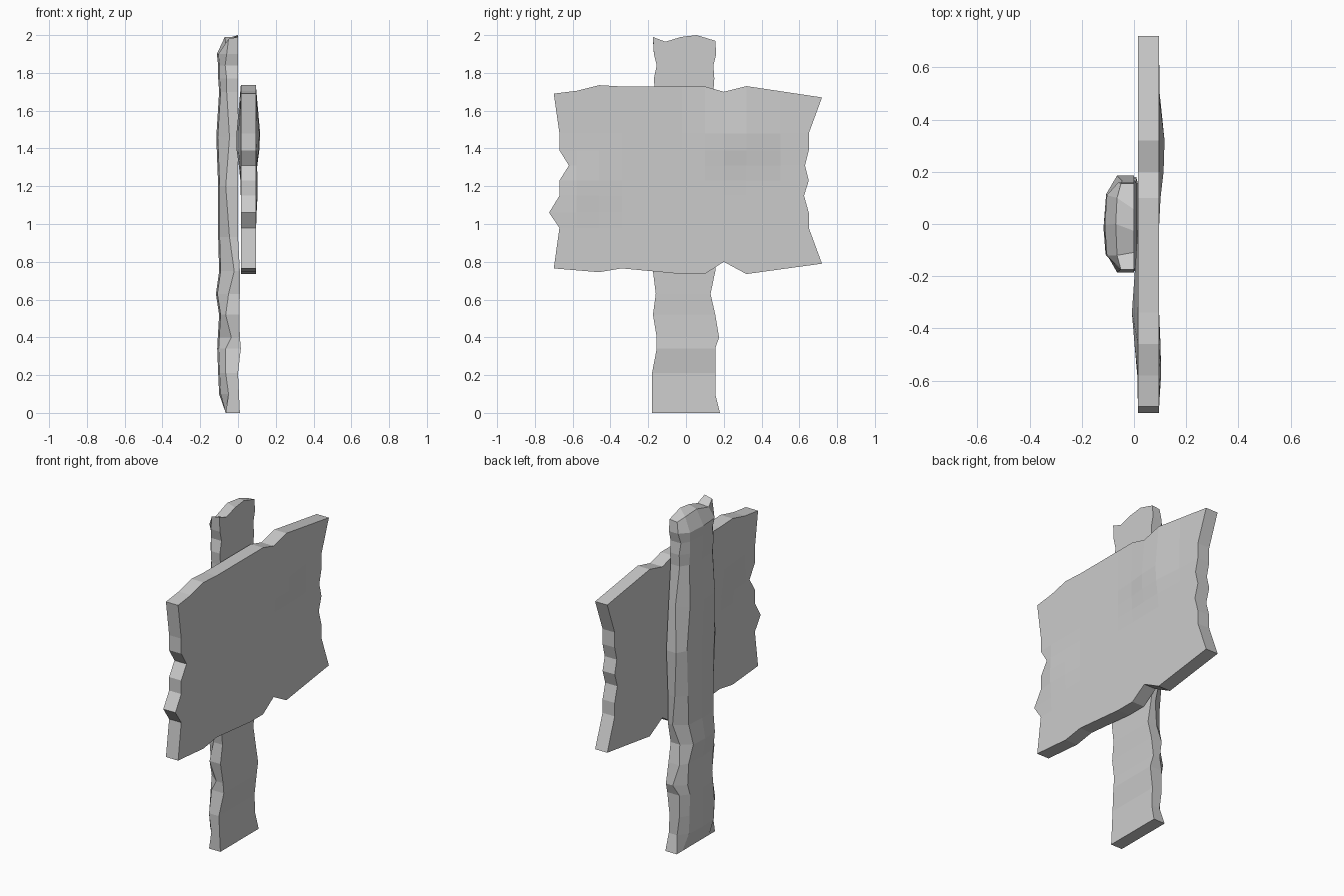
import bpy
from math import exp

if "Cube" in bpy.data.objects:
    bpy.data.objects.remove(bpy.data.objects["Cube"])


def make_object(name, verts, faces):
    mesh = bpy.data.meshes.new(name)
    mesh.from_pydata(verts, [], faces)
    mesh.update()
    obj = bpy.data.objects.new(name, mesh)
    bpy.context.collection.objects.link(obj)
    return obj


# Post: rows of (z, left y, right y, front x, side edge x, back x)
rows = [
    (0.00, -.18, .18, .01, -.065, -.065),
    (0.10, -.18, .155, .005, -.05, -.10),
    (0.21, -.18, .155, .00, -.065, -.105),
    (0.34, -.155, .155, .015, -.065, -.11),
    (0.40, -.155, .175, .01, -.035, -.107),
    (0.52, -.175, .155, .007, -.065, -.10),
    (0.63, -.16, .13, .01, -.05, -.117),
    (0.75, -.175, .155, .01, -.02, -.10),
    (0.93, -.17, .17, .00, -.045, -.105),
    (1.20, -.185, .185, .00, -.065, -.105),
    (1.46, -.17, .165, .00, -.045, -.115),
    (1.70, -.165, .145, .00, -.06, -.10),
    (1.77, -.17, .15, .00, -.06, -.105),
    (1.84, -.155, .145, .00, -.068, -.105),
    (1.90, -.17, .16, .00, -.06, -.112),
]
# Top edge offsets by column, giving the broken-off end
top_z = [1.99, 1.965, 1.99, 2.0, 1.97]
fractions = [0, .2, .45, .7, 1]

verts, faces = [], []
for z, l, r, xf, xm, xb in rows:
    line = [(xf, l + (r - l) * f, z) for f in fractions]
    back = [(xb + (.008 if i in (1, 3) and z > 0 else 0), l + (r - l) * f, z)
            for i, f in ((3, .85), (2, .5), (1, .15))]
    verts += line + [(xm, r, z)] + back + [(xm, l, z)]
l, r = -.175, .155
verts += [(0, l + (r - l) * f, z) for f, z in zip(fractions, top_z)]
verts += [(-.05, r, 1.965), (-.065, .1, 1.98), (-.07, 0, 1.99),
          (-.065, -.12, 1.955), (-.05, l, 1.98)]
# Back upper edge sits lower than the front one, leaving a bevelled top
n = 10
count = len(verts) // n
for k in range(count - 1):
    for i in range(n):
        j = (i + 1) % n
        faces.append((k * n + i, k * n + j, (k + 1) * n + j, (k + 1) * n + i))
faces.append(tuple(reversed(range(n))))
t = (count - 1) * n
faces += [(t, t + 1, t + 8, t + 9), (t + 1, t + 2, t + 7, t + 8),
          (t + 2, t + 3, t + 6, t + 7), (t + 3, t + 4, t + 5, t + 6)]
make_object("post", verts, faces)

# Board: grid whose rim follows the chipped outline
cols = [-.70, -.58, -.46, -.34, -.02, .10, .20, .32, .50, .72]
top = [1.69, 1.705, 1.735, 1.728, 1.728, 1.728, 1.70, 1.73, 1.703, 1.67]
bottom = [.765, .755, .745, .765, .735, .735, .80, .735, .76, .79]
levels = [0, .98, 1.06, 1.15, 1.23, 1.31, 1.39, 1.48, 2]
left = [-.70, -.67, -.725, -.67, -.67, -.62, -.67, -.67, -.70]
right = [.72, .65, .65, .625, .65, .63, .65, .65, .72]
nc, nr = len(cols), len(levels)


def bump(y, z, cy, cz, size):
    return size * exp(-((y - cy) / .16) ** 2 - ((z - cz) / .14) ** 2)


verts, faces = [], []
for side in (0, 1):
    for j, level in enumerate(levels):
        for i, col in enumerate(cols):
            y = left[j] if i == 0 else right[j] if i == nc - 1 else col
            z = bottom[i] if j == 0 else top[i] if j == nr - 1 else level
            x = .095 if side else .015
            if 0 < i < nc - 1 and 0 < j < nr - 1:
                if side:
                    x += bump(y, z, .28, 1.46, .024) + bump(y, z, -.56, 1.2, .01)
                else:
                    x -= bump(y, z, -.34, 1.44, .025)
            verts.append((x, y, z))
size = nc * nr
for j in range(nr - 1):
    for i in range(nc - 1):
        a = j * nc + i
        quad = (a, a + 1, a + nc + 1, a + nc)
        faces.append(tuple(reversed(quad)))
        faces.append(tuple(v + size for v in quad))
# Rim faces
rim = ([i for i in range(nc)] + [j * nc + nc - 1 for j in range(1, nr)]
       + [(nr - 1) * nc + i for i in range(nc - 2, -1, -1)]
       + [j * nc for j in range(nr - 2, 0, -1)])
for a, b in zip(rim, rim[1:] + rim[:1]):
    faces.append((a, b, b + size, a + size))
make_object("sign_board", verts, faces)
